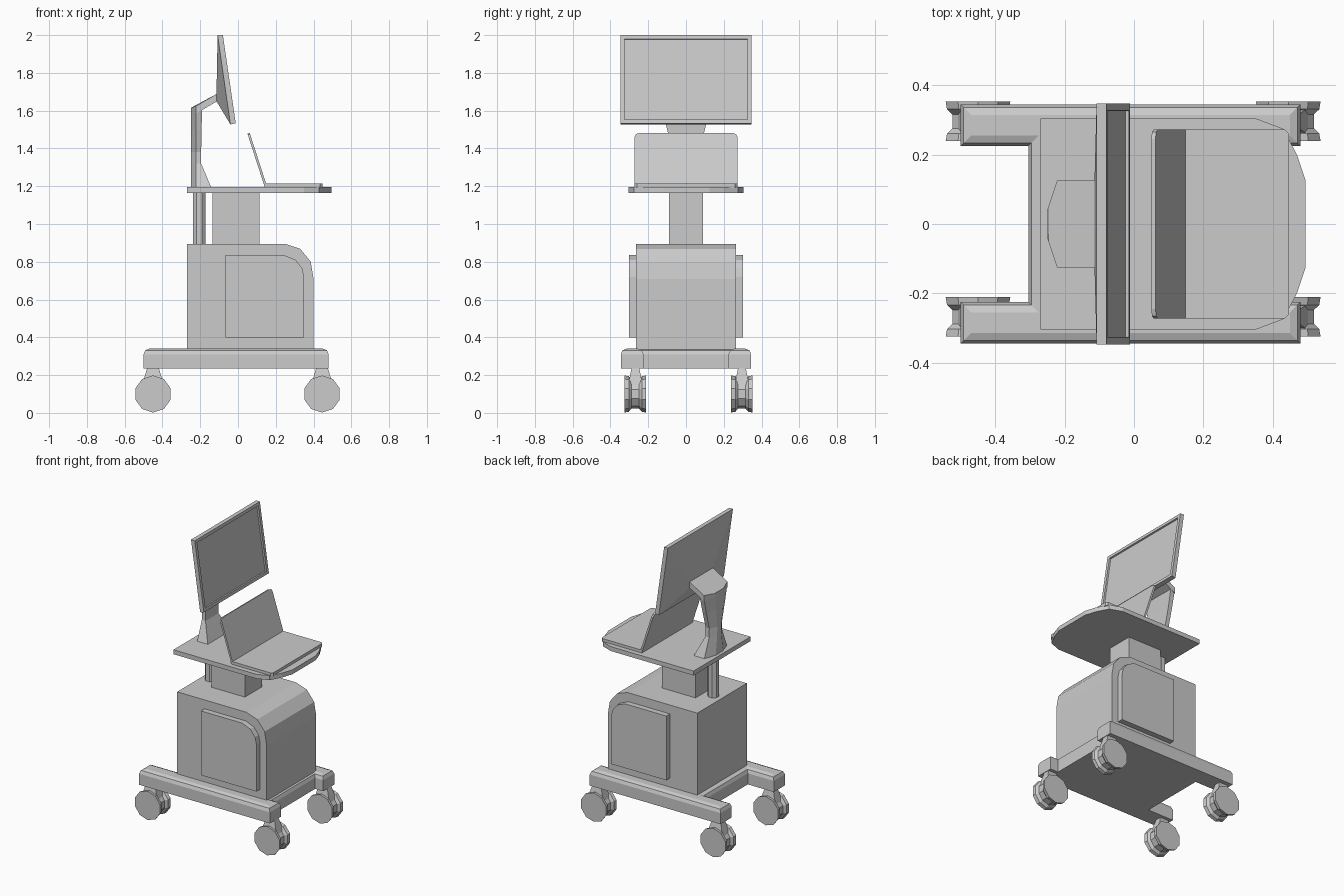
import bpy, bmesh
from math import cos, sin, pi
from mathutils import Vector

if "Cube" in bpy.data.objects:
    bpy.data.objects.remove(bpy.data.objects["Cube"])


def finish(name, bm):
    bmesh.ops.recalc_face_normals(bm, faces=bm.faces)
    me = bpy.data.meshes.new(name)
    bm.to_mesh(me)
    bm.free()
    ob = bpy.data.objects.new(name, me)
    bpy.context.collection.objects.link(ob)
    return ob


def loft(rings):
    """Closed skin through rings of equal point count."""
    bm = bmesh.new()
    rows = [[bm.verts.new(p) for p in r] for r in rings]
    n = len(rows[0])
    for a, b in zip(rows, rows[1:]):
        for i in range(n):
            j = (i + 1) % n
            bm.faces.new((a[i], a[j], b[j], b[i]))
    bm.faces.new(rows[0][::-1])
    bm.faces.new(rows[-1])
    bmesh.ops.recalc_face_normals(bm, faces=bm.faces)
    return bm


def prism_y(pts, half):
    """Extrude an x-z profile symmetrically along y."""
    return loft([[(x, y, z) for x, z in pts] for y in (-half, half)])


def prism_z(pts, z0, z1):
    """Extrude an x-y outline along z."""
    return loft([[(x, y, z) for x, y in pts] for z in (z0, z1)])


def mirrored(pts):
    return pts + [(x, -y) for x, y in reversed(pts)]


def rect(x0, x1, h):
    return mirrored([(x0, h), (x1, h)])


# Wheeled base: notched plate with rounded top edges
base = mirrored([(-.305, .225), (-.5, .225), (-.5, .345),
                 (.48, .345), (.48, .225), (.42, .225)])
bm = prism_z(base, .235, .34)
top = [e for e in bm.edges if all(v.co.z > .33 for v in e.verts)]
bmesh.ops.bevel(bm, geom=top, offset=.038, segments=2, profile=.5,
                affect='EDGES', clamp_overlap=True)
finish("base_frame", bm)

# Casters: waisted ten-sided wheels with tapered forks
for x in (-.45, .445):
    for y in (-.268, .296):
        rings = []
        for dy, r in ((-.057, .098), (-.035, .094), (-.02, .078),
                      (.02, .078), (.035, .094), (.057, .098)):
            rings.append([(x + r * sin(k * pi / 5), y + dy, .1 - r * cos(k * pi / 5))
                          for k in range(10)])
        finish("caster_wheel", loft(rings))
        fork = [[(x + sx * a, y + sy * b, z)
                 for sx, sy in ((-1, -1), (1, -1), (1, 1), (-1, 1))]
                for z, a, b in ((.12, .065, .045), (.19, .045, .03), (.24, .03, .02))]
        finish("caster_fork", loft(fork))

# Cabinet with rounded front top and raised side panels
cab = [(-.27, .335), (.4, .335), (.4, .71), (.385, .80), (.33, .868), (.25, .895), (-.27, .895)]
finish("cabinet", prism_y(cab, .265))
panel = [(-.065, .4), (.35, .4), (.35, .72), (.34, .765), (.305, .81), (.245, .835), (-.065, .835)]
finish("side_panels", prism_y(panel, .303))

# Neck and rear post
finish("neck", prism_z(rect(-.135, .115, .09), .89, 1.17))
post = [(-.205 + .036 * cos((k + .5) * pi / 4), .036 * sin((k + .5) * pi / 4)) for k in range(8)]
finish("rear_post", prism_z(post, .89, 1.17))

# Table top with curved front
table = mirrored([(-.27, .305), (.35, .305), (.43, .275), (.47, .2), (.495, .125)])
finish("table_top", prism_z(table, 1.165, 1.195))

# Keyboard base and leaning lid
finish("laptop_base", prism_z(mirrored([(.14, .272), (.435, .272), (.447, .26)]), 1.19, 1.214))
outline = mirrored([(0, .272), (.93, .272), (.98, .265), (1, .245)])
hinge, tip, thick = Vector((.14, 0, 1.2)), Vector((.05, 0, 1.478)), Vector((.012, 0, .004))
lid = [[hinge + (tip - hinge) * t + Vector((0, y, 0)) + off for t, y in outline]
       for off in (Vector(), thick)]
finish("laptop_lid", loft(lid))

# Monitor stand: waisted column on a flared foot
rings = []
for z, xf, w in ((1.19, -.14, .122), (1.32, -.195, .07), (1.38, -.195, .068),
                 (1.5, -.193, .1), (1.605, -.19, .125)):
    ring = mirrored([(xf, w), (-.222, w), (-.25, w * .33)])
    rings.append([(x, y, z + (.012 if z > 1.6 and x < -.24 else 0)) for x, y in ring])
finish("stand_column", loft(rings))
arm = [[(-.25, .041, 1.615), (-.222, .125, 1.625), (-.11, .125, 1.69),
        (-.11, -.125, 1.69), (-.222, -.125, 1.625), (-.25, -.041, 1.615)],
       [(-.25, .041, 1.59), (-.222, .125, 1.585), (-.11, .125, 1.65),
        (-.11, -.125, 1.65), (-.222, -.125, 1.585), (-.25, -.041, 1.59)]]
finish("stand_arm", loft(arm))

# Monitor: tilted slab, recessed screen, shallow tapered back
bm = prism_y([(-.108, 2), (-.08, 2), (-.012, 1.533), (-.04, 1.527)], .348)
bm.normal_update()
front = max(bm.faces, key=lambda f: f.normal.x)
back = min(bm.faces, key=lambda f: f.normal.x)
bmesh.ops.inset_individual(bm, faces=[front], thickness=.03)
bmesh.ops.inset_individual(bm, faces=[front], thickness=.002, depth=-.01)
bmesh.ops.inset_individual(bm, faces=[back], thickness=.05)
for v in back.verts:
    v.co = Vector((-.114, .122 if v.co.y > 0 else -.122, 1.69 if v.co.z > 1.76 else 1.65))
finish("monitor", bm)
